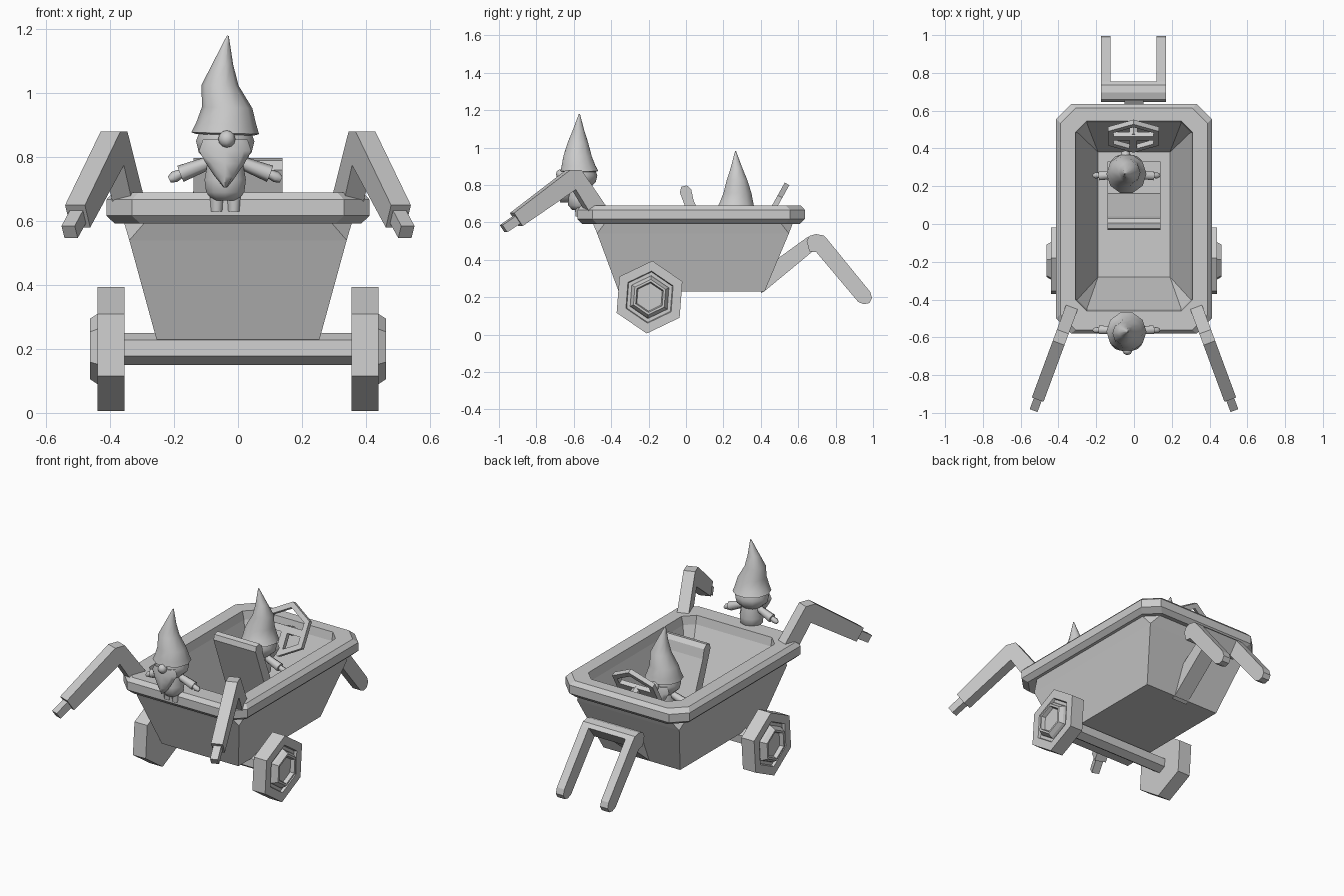
import bpy, bmesh, math
from mathutils import Vector, Matrix

if "Cube" in bpy.data.objects:
    bpy.data.objects.remove(bpy.data.objects["Cube"])

grey = bpy.data.materials.new("plain_grey")
grey.diffuse_color = (0.6, 0.6, 0.6, 1)
grey.use_nodes = True
grey.node_tree.nodes["Principled BSDF"].inputs["Base Color"].default_value = grey.diffuse_color


def finish(name, bm, smooth=False, matrix=None):
    bmesh.ops.remove_doubles(bm, verts=bm.verts, dist=0.0005)
    bmesh.ops.recalc_face_normals(bm, faces=bm.faces)
    if matrix:
        bm.transform(matrix)
    me = bpy.data.meshes.new(name)
    bm.to_mesh(me)
    bm.free()
    me.materials.append(grey)
    ob = bpy.data.objects.new(name, me)
    bpy.context.collection.objects.link(ob)
    if smooth:
        bpy.ops.object.select_all(action='DESELECT')
        ob.select_set(True)
        bpy.context.view_layer.objects.active = ob
        bpy.ops.object.shade_smooth_by_angle(angle=math.radians(60))
    return ob


def loft(name, rings, caps=True, closed=False, smooth=False, matrix=None):
    """Skin a list of equal-length point rings."""
    bm = bmesh.new()
    rows = [[bm.verts.new(p) for p in r] for r in rings]
    n = len(rows[0])
    pairs = list(zip(rows, rows[1:])) + ([(rows[-1], rows[0])] if closed else [])
    for a, b in pairs:
        for i in range(n):
            j = (i + 1) % n
            bm.faces.new((a[i], a[j], b[j], b[i]))
    if caps and not closed:
        bm.faces.new(rows[0])
        bm.faces.new(rows[-1])
    return finish(name, bm, smooth, matrix)


def slab(name, outline, x0, x1, matrix=None):
    """Extrude a (y, z) outline along x."""
    return loft(name, [[(x, y, z) for y, z in outline] for x in (x0, x1)], matrix=matrix)


def circle(r, n, phase=0.0):
    return [(r * math.cos(phase + math.tau * i / n), r * math.sin(phase + math.tau * i / n))
            for i in range(n)]


def tube(name, stations, n=8, smooth=True, matrix=None):
    """Round body along straight or bent stations of (point, radius)."""
    axis = (Vector(stations[-1][0]) - Vector(stations[0][0])).normalized()
    rot = axis.to_track_quat('Z', 'Y')
    rings = [[Vector(p) + rot @ Vector((u, v, 0)) for u, v in circle(r, n, math.pi / n)]
             for p, r in stations]
    return loft(name, rings, smooth=smooth, matrix=matrix)


# tub with rim: cut-corner rectangles lofted from the underside, over the rim, down to the floor
def frame(hx, y0, y1, z, c):
    return [(-hx + c, y0, z), (hx - c, y0, z), (hx, y0 + c, z), (hx, y1 - c, z),
            (hx - c, y1, z), (-hx + c, y1, z), (-hx, y1 - c, z), (-hx, y0 + c, z)]


loft("tub", [frame(*a) for a in (
    (.255, -.36, .42, .23, 0), (.34, -.475, .55, .54, 0), (.358, -.50, .573, .60, .07),
    (.385, -.555, .61, .592, .08), (.412, -.58, .635, .617, .08), (.412, -.58, .635, .667, .08),
    (.39, -.56, .613, .69, .08), (.31, -.46, .545, .69, .06), (.30, -.45, .535, .64, .05),
    (.19, -.28, .38, .27, 0))])

# axle and wheels
PH = math.radians(85.6)
YW, ZW = -.195, .2


def hexring(x, r):
    return [(x, YW + u, ZW + v) for u, v in circle(r, 6, PH)]


loft("axle", [hexring(-.36, .05), hexring(.36, .05)])
WHEEL = ((.355, .002), (.355, .195), (.44, .195), (.44, .14), (.425, .135), (.425, .115),
         (.44, .11), (.463, .095), (.463, .082), (.44, .075), (.44, .002))
for side, s in (("left", -1), ("right", 1)):
    loft(side + "_wheel", [hexring(s * x, r) for x, r in WHEEL])

# bent handles with thinner grips, splayed outward
for side, s in (("left", -1), ("right", 1)):
    splay = 1 / math.cos(math.atan(.37))
    base = Matrix.Translation((s * .325, -.43, 0)) @ Matrix.Rotation(s * math.atan(.37), 4, 'Z')
    arm = [(-.42, .66), (-.57, .88), (-.63, .88), (-.93, .65), (-.885, .58), (-.60, .775), (-.53, .66)]
    grip = [(-.89, .645), (-.97, .587), (-1.0, .580), (-.972, .545), (-.86, .60)]
    slab(side + "_handle", [((y + .43) * splay, z) for y, z in arm], -.033, .033, base)
    grip = [(-.89, .653), (-.988, .585), (-.963, .547), (-.86, .615)]
    slab(side + "_grip", [((y + .43) * splay, z) for y, z in grip], -.022, .022, base)

# rear stand: centre strut, crossbar and two legs with rounded ends
slab("stand_strut", [(.40, .22), (.44, .37), (.655, .525), (.69, .455), (.42, .232)], -.05, .05)
slab("stand_crossbar", [(.66, .445), (.645, .50), (.66, .527), (.695, .537), (.735, .53), (.755, .51),
                        (.70, .44)], -.175, .17)
for side, x in (("left", -.175), ("right", .12)):
    slab(side + "_stand_leg", [(.68, .46), (.72, .53), (.755, .51), (.985, .228), (.995, .195),
                               (.98, .168), (.95, .162), (.92, .175)], x, x + .05)

# seat with leaning backrest
slab("seat", [(.12, .42), (.33, .42), (.33, .27), (.12, .27)], -.14, .14)
slab("seat_back", [(.17, .40), (.04, .72), (.028, .775), (.005, .797), (-.025, .79), (-.033, .76),
                   (.11, .38)], -.14, .14)

# steering wheel: hexagonal rim, two spokes and a short column
tilt = Matrix.Translation((-.003, .465, .67)) @ Matrix.Rotation(math.radians(61), 4, 'X')
T = .014
loft("steering_rim", [[(u, v, z) for u, v in circle(r, 6, math.pi / 2)] for r, z in
                      ((.155, -T), (.155, T), (.122, T), (.122, -T))], closed=True, matrix=tilt)
slab("steering_cross_spoke", [(-.02, -T), (.02, -T), (.02, T), (-.02, T)], -.115, .115, tilt)
slab("steering_lower_spoke", [(-.13, -T), (0, -T), (0, T), (-.13, T)], -.02, .02, tilt)
tube("steering_column", [((0, 0, 0), .025), ((0, 0, -.11), .025)], 6, False, tilt)


# bearded garden figures
def figure(prefix, m):
    tube(prefix + "_hat", [((0, 0, .24), .09), ((0, 0, .245), .106), ((.003, -.005, .275), .094),
                           ((.006, -.01, .325), .079), ((-.016, -.008, .395), .058),
                           ((-.008, -.005, .46), .033), ((.008, 0, .55), .003)], 10, matrix=m)
    tube(prefix + "_head", [((0, 0, .15), .05), ((0, 0, .185), .087), ((0, 0, .22), .096),
                            ((0, 0, .25), .085)], 10, matrix=m)
    tube(prefix + "_body", [((0, .003, .035), .04), ((0, .003, .06), .063), ((0, .003, .10), .068),
                            ((0, .003, .17), .055)], 10, matrix=m)
    # beard: flattened rings shrinking to a point
    loft(prefix + "_beard", [[(u * w, y + v * .032, z) for u, v in circle(1, 8)] for z, w, y in
                             ((.225, .07, -.065), (.19, .082, -.07), (.15, .06, -.075),
                              (.11, .033, -.075), (.075, .005, -.07))], smooth=True, matrix=m)
    # nose
    bm = bmesh.new()
    bmesh.ops.create_uvsphere(bm, u_segments=8, v_segments=6, radius=.027,
                              matrix=Matrix.Translation((.005, -.098, .227)))
    finish(prefix + "_nose", bm, True, m)
    for side, s in (("left", -1), ("right", 1)):
        tube(f"{prefix}_{side}_leg", [((s * .027, 0, .07), .026), ((s * .027, 0, 0), .02)], 6, matrix=m)
        tube(f"{prefix}_{side}_sleeve", [((s * .045, .005, .155), .02), ((s * .14, .01, .118), .027)],
             6, matrix=m)
        tube(f"{prefix}_{side}_hand", [((s * .135, .008, .12), .014), ((s * .16, .008, .108), .018),
                                       ((s * .175, .008, .10), .01)], 6, matrix=m)


figure("front_gnome", Matrix.Translation((-.04, -.57, .63)))
figure("driver_gnome", Matrix.Translation((-.04, .265, .43)) @ Matrix.Rotation(math.pi, 4, 'Z'))
